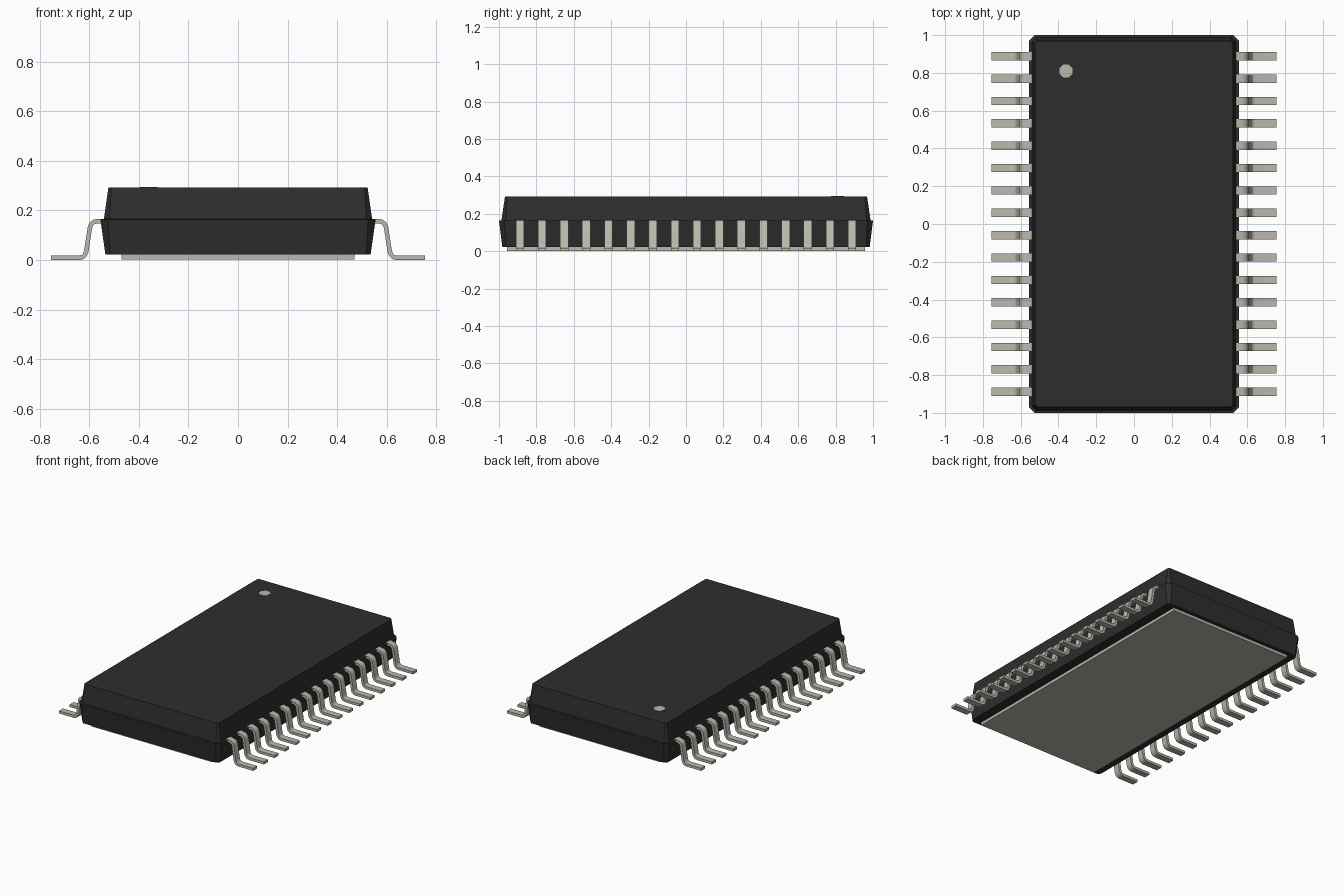
import bpy, bmesh, math
from mathutils import Vector

cube = bpy.data.objects.get("Cube")
if cube:
    bpy.data.objects.remove(cube, do_unlink=True)


def make_material(name, rgb):
    m = bpy.data.materials.new(name)
    m.use_nodes = True
    m.diffuse_color = (*rgb, 1)
    bsdf = next(n for n in m.node_tree.nodes if n.type == 'BSDF_PRINCIPLED')
    bsdf.inputs["Base Color"].default_value = (*rgb, 1)
    return m


BLACK = make_material("black plastic", (0.027, 0.027, 0.027))
METAL = make_material("tinned metal", (0.50, 0.48, 0.42))


def finish(name, bm, mat):
    bmesh.ops.recalc_face_normals(bm, faces=bm.faces)
    me = bpy.data.meshes.new(name)
    bm.to_mesh(me)
    bm.free()
    me.materials.append(mat)
    ob = bpy.data.objects.new(name, me)
    bpy.context.collection.objects.link(ob)
    return ob


def loft(name, rings, mat):
    """Join stacked rings of points, with both ends capped."""
    bm = bmesh.new()
    loops = [[bm.verts.new(p) for p in r] for r in rings]
    n = len(loops[0])
    for a, b in zip(loops, loops[1:]):
        for i in range(n):
            j = (i + 1) % n
            bm.faces.new((a[i], a[j], b[j], b[i]))
    bm.faces.new(loops[0])
    bm.faces.new(loops[-1])
    return finish(name, bm, mat)


def cut_rect(hx, hy, c, z):
    """Rectangle with cut corners."""
    return [(hx, -hy + c, z), (hx, hy - c, z), (hx - c, hy, z), (-hx + c, hy, z),
            (-hx, hy - c, z), (-hx, -hy + c, z), (-hx + c, -hy, z), (hx - c, -hy, z)]


# Moulded body: tapered lower half, narrow ledge, tapered upper half
loft("body", [cut_rect(0.535, 0.982, 0.018, 0.022),
              cut_rect(0.555, 1.0, 0.03, 0.164),
              cut_rect(0.541, 0.987, 0.022, 0.165),
              cut_rect(0.523, 0.968, 0.012, 0.292)], BLACK)

# Thermal pad under the body
loft("thermal_pad", [[(sx * 0.47, sy * 0.956, z) for sx, sy in
                      ((-1, -1), (1, -1), (1, 1), (-1, 1))] for z in (0.002, 0.024)], METAL)

# Pin one marker on the top
loft("pin_one_dot", [[(-0.36 + 0.038 * math.cos(math.radians(22.5 + 45 * i)),
                       0.81 + 0.038 * math.sin(math.radians(22.5 + 45 * i)), z)
                      for i in range(8)] for z in (0.288, 0.2945)], METAL)

# Gull-wing leads: a bent strip, repeated down both long sides
PATH = [(0.50, 0.157), (0.568, 0.157), (0.581, 0.154), (0.591, 0.146), (0.597, 0.134),
        (0.612, 0.036), (0.617, 0.022), (0.627, 0.012), (0.641, 0.009), (0.755, 0.009)]
HALF_T, HALF_W, COUNT, PITCH = 0.009, 0.022, 16, 0.1184


def strip_sections():
    pts = [Vector(p) for p in PATH]
    out = []
    for i, p in enumerate(pts):
        d0 = (pts[i] - pts[i - 1]).normalized() if i else None
        d1 = (pts[i + 1] - pts[i]).normalized() if i < len(pts) - 1 else None
        t = ((d0 or d1) + (d1 or d0)).normalized()
        n = Vector((-t.y, t.x)) * HALF_T / t.dot(d1 or d0)
        out.append((p + n, p - n))
    return out


SECTIONS = strip_sections()
for side, label in ((1, "left"), (-1, "right")):
    for k in range(COUNT):
        y = (k - (COUNT - 1) / 2) * PITCH
        rings = [[(side * a.x, y - HALF_W, a.y), (side * a.x, y + HALF_W, a.y),
                  (side * b.x, y + HALF_W, b.y), (side * b.x, y - HALF_W, b.y)]
                 for a, b in SECTIONS]
        lead = loft(f"lead_{label}_{k + 1}", rings, METAL)
        bpy.ops.object.select_all(action='DESELECT')
        lead.select_set(True)
        bpy.context.view_layer.objects.active = lead
        bpy.ops.object.shade_smooth_by_angle(angle=math.radians(40))
